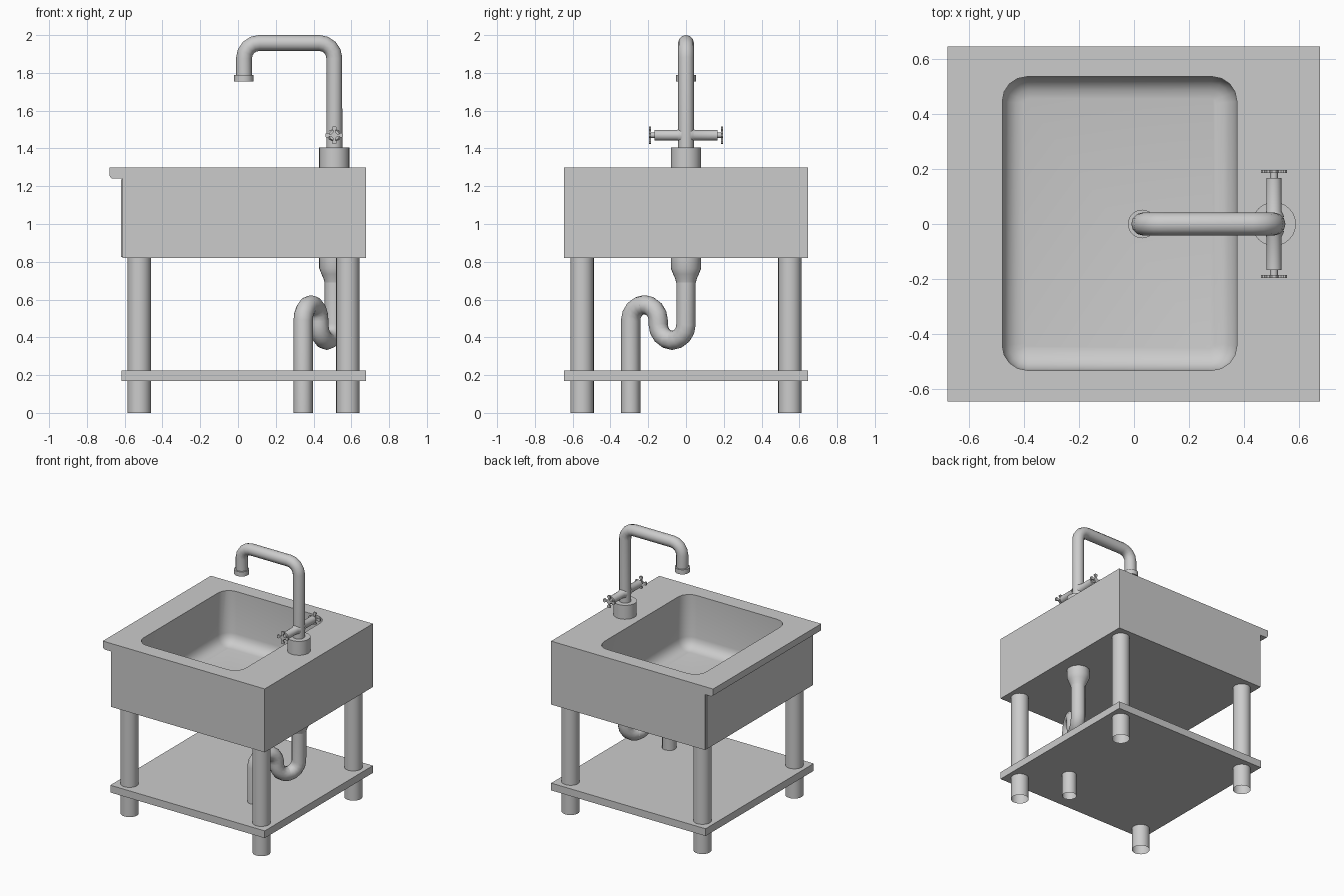
import bpy, bmesh, math
from mathutils import Vector

if "Cube" in bpy.data.objects:
    bpy.data.objects.remove(bpy.data.objects["Cube"])


def finish(name, bm, angle=40):
    bmesh.ops.recalc_face_normals(bm, faces=bm.faces[:])
    me = bpy.data.meshes.new(name)
    bm.to_mesh(me)
    bm.free()
    ob = bpy.data.objects.new(name, me)
    bpy.context.collection.objects.link(ob)
    smooth(ob, angle)
    return ob


def smooth(ob, angle=40):
    bpy.ops.object.select_all(action='DESELECT')
    ob.select_set(True)
    bpy.context.view_layer.objects.active = ob
    bpy.ops.object.shade_smooth_by_angle(angle=math.radians(angle))


def prism(name, pts, y0, y1, angle=25):
    """Extrude an x/z outline along y."""
    bm = bmesh.new()
    f = bm.faces.new([bm.verts.new((x, y0, z)) for x, z in pts])
    ext = bmesh.ops.extrude_face_region(bm, geom=[f])
    bmesh.ops.translate(bm, vec=(0, y1 - y0, 0),
                        verts=[g for g in ext['geom'] if isinstance(g, bmesh.types.BMVert)])
    return finish(name, bm, angle)


def box_bm(x0, x1, y0, y1, z0, z1):
    bm = bmesh.new()
    bmesh.ops.create_cube(bm, size=1)
    for v in bm.verts:
        v.co = ((x0 + x1) / 2 + v.co.x * (x1 - x0), (y0 + y1) / 2 + v.co.y * (y1 - y0),
                (z0 + z1) / 2 + v.co.z * (z1 - z0))
    return bm


def lathe(name, origin, axis, profile, n=24):
    """Revolve (distance, radius) pairs about an axis; radius 0 closes the end."""
    rot = Vector((0, 0, 1)).rotation_difference(Vector(axis)).to_matrix()
    bm = bmesh.new()
    rings = []
    for d, r in profile:
        rings.append([bm.verts.new(Vector(origin) + rot @ Vector(
            (r * math.cos(math.tau * i / n), r * math.sin(math.tau * i / n), d))) for i in range(n)])
    for a, b in zip(rings, rings[1:]):
        for i in range(n):
            j = (i + 1) % n
            bm.faces.new((a[i], a[j], b[j], b[i]))
    bmesh.ops.remove_doubles(bm, verts=bm.verts[:], dist=1e-5)
    return finish(name, bm)


def tube(name, pts, radius, bend, seg):
    """Open pipe along a path whose corners are rounded with arcs."""
    pts = [Vector(p) for p in pts]
    path = [pts[0]]
    for a, p, b in zip(pts, pts[1:], pts[2:]):
        u, w = (a - p).normalized(), (b - p).normalized()
        c = p + (u + w) * bend
        for i in range(seg + 1):
            t = math.pi / 2 * i / seg
            path.append(c - w * bend * math.cos(t) - u * bend * math.sin(t))
    path.append(pts[-1])
    cu = bpy.data.curves.new(name, 'CURVE')
    cu.dimensions = '3D'
    cu.bevel_depth = radius
    cu.bevel_resolution = 4
    sp = cu.splines.new('POLY')
    sp.points.add(len(path) - 1)
    for q, p in zip(sp.points, path):
        q.co = (*p, 1)
    ob = bpy.data.objects.new(name, cu)
    bpy.context.collection.objects.link(ob)
    bpy.ops.object.select_all(action='DESELECT')
    ob.select_set(True)
    bpy.context.view_layer.objects.active = ob
    bpy.ops.object.convert(target='MESH')
    smooth(bpy.context.object, 50)


# Cabinet with overhanging lip on the left
body = prism("sink_body", [(-0.612, 0.82), (0.677, 0.82), (0.677, 1.30), (-0.68, 1.30), (-0.68, 1.258),
                           (-0.676, 1.247), (-0.665, 1.24), (-0.612, 1.24)], -0.647, 0.647)

# Basin hollow: rounded box cut from the body
bm = box_bm(-0.48, 0.375, -0.533, 0.537, 0.90, 1.40)
bmesh.ops.bevel(bm, geom=[e for e in bm.edges if abs(e.verts[0].co.z - e.verts[1].co.z) > 0.1],
                offset=0.09, segments=4, profile=0.5, affect='EDGES')
bmesh.ops.bevel(bm, geom=[e for e in bm.edges if all(v.co.z < 0.91 for v in e.verts)],
                offset=0.08, segments=4, profile=0.5, affect='EDGES')
cutter = finish("basin_cutter", bm)
cutter.hide_render = True
mod = body.modifiers.new("basin", 'BOOLEAN')
mod.object = cutter
mod.operation = 'DIFFERENCE'
mod.solver = 'EXACT'
bpy.context.view_layer.objects.active = body
bpy.ops.object.modifier_apply(modifier=mod.name)
bpy.data.objects.remove(cutter)
smooth(body, 40)

# Thin panel under the lip, and lower shelf
finish("side_panel", box_bm(-0.62, -0.61, -0.635, 0.635, 0.825, 1.235))
finish("shelf", box_bm(-0.617, 0.677, -0.647, 0.647, 0.17, 0.225))

# Four open tubular legs
for x, sx in ((-0.523, "left"), (0.582, "right")):
    for y, sy in ((-0.55, "front"), (0.55, "back")):
        lathe(f"{sy}_{sx}_leg", (x, y, 0), (0, 0, 1), [(0, 0.062), (0.82, 0.062)])

# Tap: base, spout pipe and nozzle
X = 0.51
lathe("tap_base", (X, 0, 1.30), (0, 0, 1), [(0, 0.08), (0.105, 0.08), (0.105, 0)])
tube("tap_spout", [(X, 0, 1.40), (X, 0, 1.958), (0.032, 0, 1.958), (0.032, 0, 1.78)], 0.042, 0.08, 4)
lathe("tap_nozzle", (0.03, 0, 1.755), (0, 0, 1), [(0.015, 0), (0, 0.042), (0, 0.052), (0.035, 0.052), (0.035, 0.03)])

# Valve arms with cross handles, mirrored front and back
arm = [(0.016, -0.007), (0.026, -0.007), (0.034, -0.013), (0.042, -0.013), (0.047, -0.007)]
arm += [(a, -b) for a, b in reversed(arm)]
cross = []
for k in range(4):
    c, s = round(math.cos(k * math.pi / 2)), round(math.sin(k * math.pi / 2))
    cross += [(X + a * c - b * s, 1.47 + a * s + b * c) for a, b in arm]
for s, side in ((-1, "front"), (1, "back")):
    lathe(f"{side}_valve", (X, 0, 1.47), (0, s, 0),
          [(0.025, 0.037), (0.036, 0.033), (0.046, 0.028), (0.168, 0.028), (0.168, 0.014), (0.187, 0.014)], 16)
    prism(f"{side}_cross_handle", cross, s * 0.185, s * 0.197)

# Drain cup and S-shaped trap lying in a slanted plane
lathe("drain_cup", (X, 0, 0.69), (0, 0, 1), [(0, 0.052), (0.02, 0.057), (0.045, 0.068), (0.075, 0.08), (0.13, 0.08)])
mid, end = (0.428, -0.147), (0.345, -0.293)
tube("drain_trap", [(X, 0, 0.72), (X, 0, 0.385), (*mid, 0.385), (*mid, 0.572), (*end, 0.572), (*end, 0)],
     0.051, 0.083, 4)
